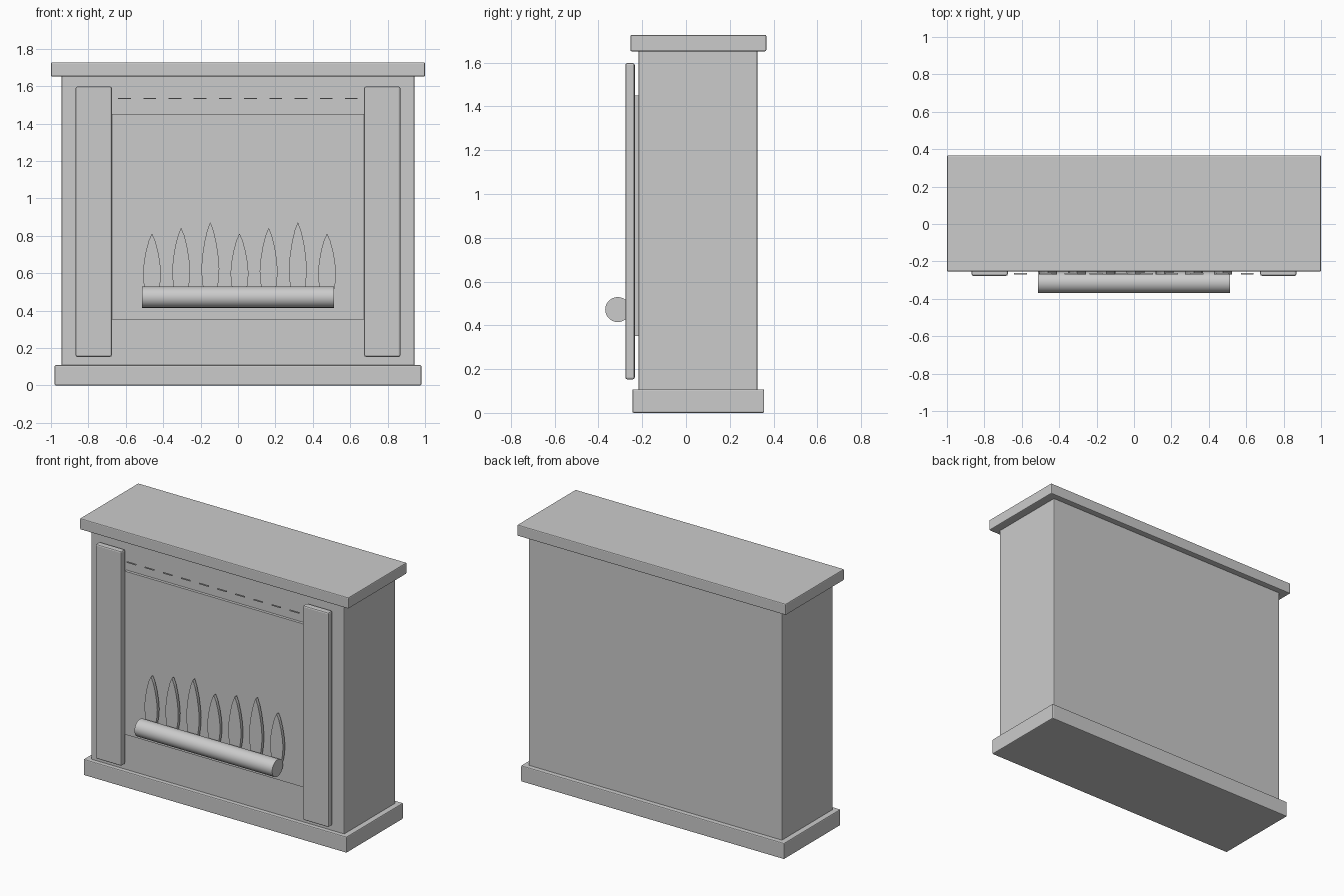
import bpy, bmesh, math

if "Cube" in bpy.data.objects:
    bpy.data.objects.remove(bpy.data.objects["Cube"])


def finish(name, bm, bevel=0.0):
    bmesh.ops.recalc_face_normals(bm, faces=bm.faces)
    mesh = bpy.data.meshes.new(name)
    bm.to_mesh(mesh)
    bm.free()
    ob = bpy.data.objects.new(name, mesh)
    bpy.context.collection.objects.link(ob)
    if bevel:
        mod = ob.modifiers.new("soft_edges", 'BEVEL')
        mod.width = bevel
        mod.segments = 2
    return ob


def box(name, x, y, z, bevel=0.0):
    """Box from (min, max) ranges on each axis."""
    bm = bmesh.new()
    bmesh.ops.create_cube(bm, size=1)
    for v in bm.verts:
        v.co = [(a + b) / 2 + c * (b - a) for c, (a, b) in zip(v.co, (x, y, z))]
    return finish(name, bm, bevel)


def flame(name, cx, top):
    """Flat leaf-shaped flame, rounded at the foot and pointed at the tip."""
    foot, h = 0.47, top - 0.47
    side = [(0.022, 0.0), (0.036, 0.09), (0.044, 0.22), (0.048, 0.38),
            (0.043, 0.55), (0.032, 0.73), (0.017, 0.89)]
    outline = side + [(0, 1)] + [(-w, t) for w, t in reversed(side)]
    bm = bmesh.new()
    face = bm.faces.new([bm.verts.new((cx + w, -0.270, foot + t * h)) for w, t in outline])
    ext = bmesh.ops.extrude_face_region(bm, geom=[face])
    for v in ext["geom"]:
        if isinstance(v, bmesh.types.BMVert):
            v.co.y += 0.022
    return finish(name, bm)


# Cabinet: plinth, body, mantel shelf
box("plinth", (-0.98, 0.98), (-0.245, 0.357), (0, 0.108), 0.006)
box("body", (-0.943, 0.943), (-0.217, 0.326), (0.10, 1.66), 0.006)
box("mantel_shelf", (-1, 1), (-0.254, 0.367), (1.652, 1.727), 0.006)

# Dark firebox panel
box("firebox_panel", (-0.68, 0.68), (-0.236, -0.21), (0.352, 1.451))

# Side pilasters
for side, s in (("left", -1), ("right", 1)):
    xs = sorted((s * 0.675, s * 0.868))
    box(side + "_pilaster", xs, (-0.277, -0.234), (0.153, 1.598), 0.009)

# Row of thin vent slots
for i in range(10):
    c = -0.607 + i * 0.1348
    box(f"vent_slot_{i + 1}", (c - 0.034, c + 0.034), (-0.269, -0.262), (1.530, 1.537))

# Log
bpy.ops.mesh.primitive_cylinder_add(vertices=40, radius=0.057, depth=1.025,
                                    location=(0, -0.312, 0.472),
                                    rotation=(0, math.pi / 2, 0))
log = bpy.context.object
log.name = "log"
bpy.ops.object.shade_smooth_by_angle(angle=math.radians(35))

# Flames
for i in range(7):
    flame(f"flame_{i + 1}", -0.46 + i * 0.156, (0.812, 0.843, 0.873)[i % 3])
